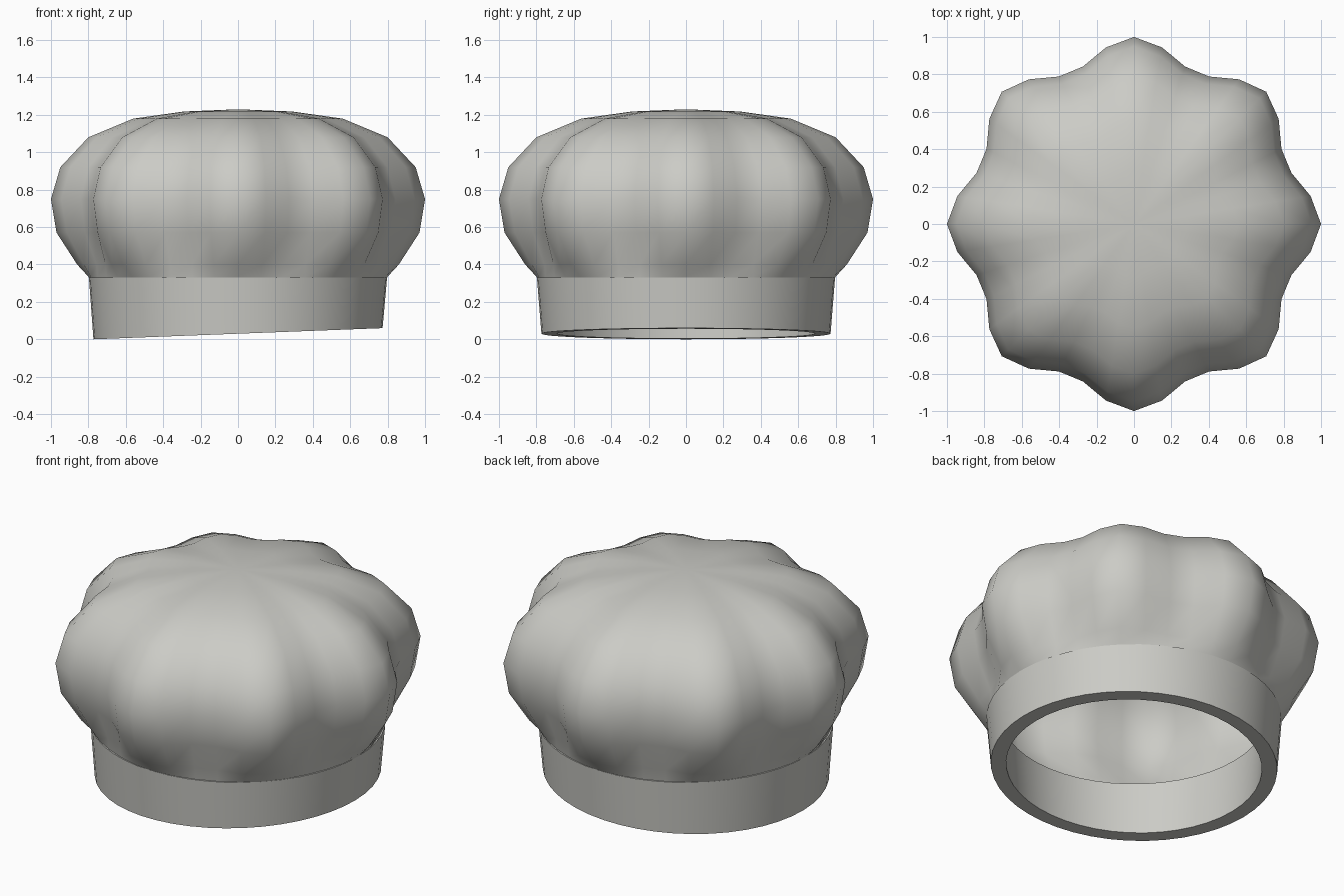
import bpy, bmesh, math

if "Cube" in bpy.data.objects:
    bpy.data.objects.remove(bpy.data.objects["Cube"])

mat = bpy.data.materials.new("off_white_cloth")
mat.diffuse_color = (0.60, 0.60, 0.565, 1)
mat.use_nodes = True
mat.node_tree.nodes["Principled BSDF"].inputs["Base Color"].default_value = mat.diffuse_color


def make_object(name, bm, angle):
    bmesh.ops.recalc_face_normals(bm, faces=bm.faces[:])
    me = bpy.data.meshes.new(name)
    bm.to_mesh(me)
    bm.free()
    me.materials.append(mat)
    ob = bpy.data.objects.new(name, me)
    bpy.context.collection.objects.link(ob)
    bpy.ops.object.select_all(action='DESELECT')
    ob.select_set(True)
    bpy.context.view_layer.objects.active = ob
    bpy.ops.object.shade_smooth_by_angle(angle=math.radians(angle))
    return ob


def bridge(bm, a, b):
    n = len(a)
    for i in range(n):
        bm.faces.new((a[i], a[(i + 1) % n], b[(i + 1) % n], b[i]))


# Puffed crown: eight lobes, five segments each
SEG = 40
PROFILE = [  # lobe radius, height, lobe strength
    (0.785, 0.31, 0.0), (0.80, 0.335, 0.1), (0.86, 0.40, 0.65),
    (0.97, 0.57, 1.0), (1.0, 0.75, 1.0), (0.95, 0.92, 1.0),
    (0.80, 1.08, 1.0), (0.56, 1.18, 1.0), (0.29, 1.218, 1.0),
]
bm = bmesh.new()
rings = []
for r, z, k in PROFILE:
    ring = []
    for i in range(SEG):
        a = math.tau * i / SEG
        rr = r * (1 - 0.0636 * k * (1 - math.cos(8 * a)))
        ring.append(bm.verts.new((rr * math.cos(a), rr * math.sin(a), z)))
    rings.append(ring)
for a, b in zip(rings, rings[1:]):
    bridge(bm, a, b)
top = bm.verts.new((0, 0, 1.23))
for i in range(SEG):
    bm.faces.new((rings[-1][i], rings[-1][(i + 1) % SEG], top))
make_object("puffed_crown", bm, 60)

# Head band: hollow ring with a slanted lower rim
bm = bmesh.new()
N = 48


def band_ring(r, z, tilt):
    pts = []
    for i in range(N):
        a = math.tau * i / N
        x, y = r * math.cos(a), r * math.sin(a)
        pts.append(bm.verts.new((x, y, z + tilt * x)))
    return pts


loops = [band_ring(0.773, 0.03, 0.0385), band_ring(0.797, 0.33, 0),
         band_ring(0.71, 0.33, 0), band_ring(0.69, 0.03, 0.0385)]
for i in range(4):
    bridge(bm, loops[i], loops[(i + 1) % 4])
make_object("head_band", bm, 40)
